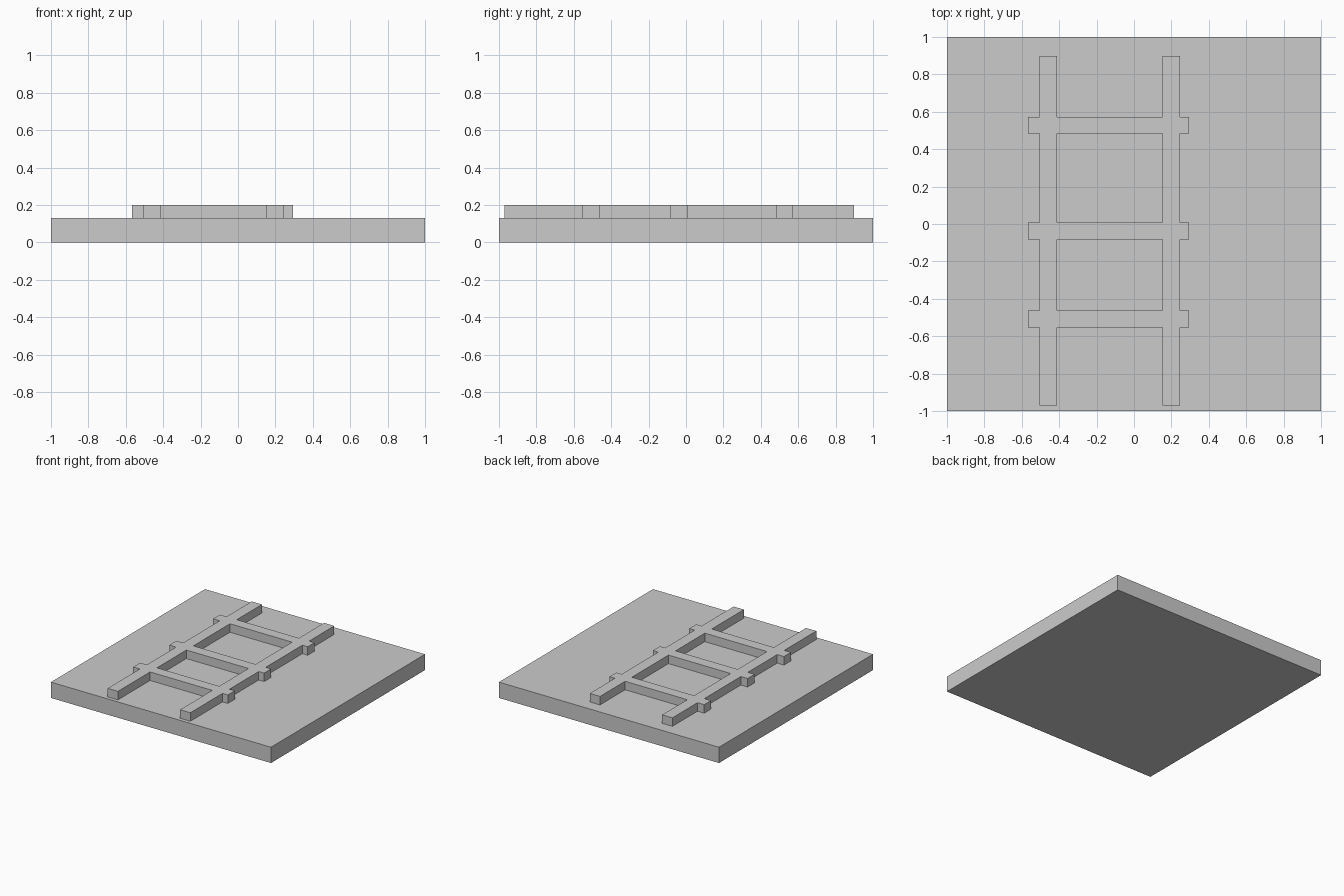
import bpy, bmesh, math

if "Cube" in bpy.data.objects:
    bpy.data.objects.remove(bpy.data.objects["Cube"])

BASE_TOP, LADDER_TOP = 0.13, 0.2
RAILS = [(-0.505, -0.412), (0.153, 0.246)]                   # x spans
RUNGS = [(-0.553, -0.463), (-0.082, 0.009), (0.484, 0.572)]  # y spans
RAIL_ENDS = (-0.97, 0.898)
RUNG_ENDS = (-0.566, 0.295)


def finish(name, bm):
    bmesh.ops.recalc_face_normals(bm, faces=bm.faces)
    mesh = bpy.data.meshes.new(name)
    bm.to_mesh(mesh)
    bm.free()
    obj = bpy.data.objects.new(name, mesh)
    bpy.context.collection.objects.link(obj)
    return obj


def within(v, spans):
    return any(a < v < b for a, b in spans)


# Square base slab
bm = bmesh.new()
bmesh.ops.create_cube(bm, size=1)
for v in bm.verts:
    v.co.x *= 2
    v.co.y *= 2
    v.co.z = (v.co.z + 0.5) * BASE_TOP
finish("base_slab", bm)

# Ladder: rails and rungs joined into one flush footprint, then raised
bm = bmesh.new()
xs = sorted(list(RUNG_ENDS) + [x for span in RAILS for x in span])
ys = sorted(list(RAIL_ENDS) + [y for span in RUNGS for y in span])
for x0, x1 in zip(xs, xs[1:]):
    for y0, y1 in zip(ys, ys[1:]):
        if within((x0 + x1) / 2, RAILS) or within((y0 + y1) / 2, RUNGS):
            corners = [(x0, y0), (x1, y0), (x1, y1), (x0, y1)]
            bm.faces.new([bm.verts.new((x, y, BASE_TOP)) for x, y in corners])
bmesh.ops.remove_doubles(bm, verts=bm.verts, dist=1e-4)
raised = bmesh.ops.extrude_face_region(bm, geom=bm.faces[:], use_keep_orig=True)
top_verts = [g for g in raised["geom"] if isinstance(g, bmesh.types.BMVert)]
bmesh.ops.translate(bm, verts=top_verts, vec=(0, 0, LADDER_TOP - BASE_TOP))
finish("ladder", bm)
